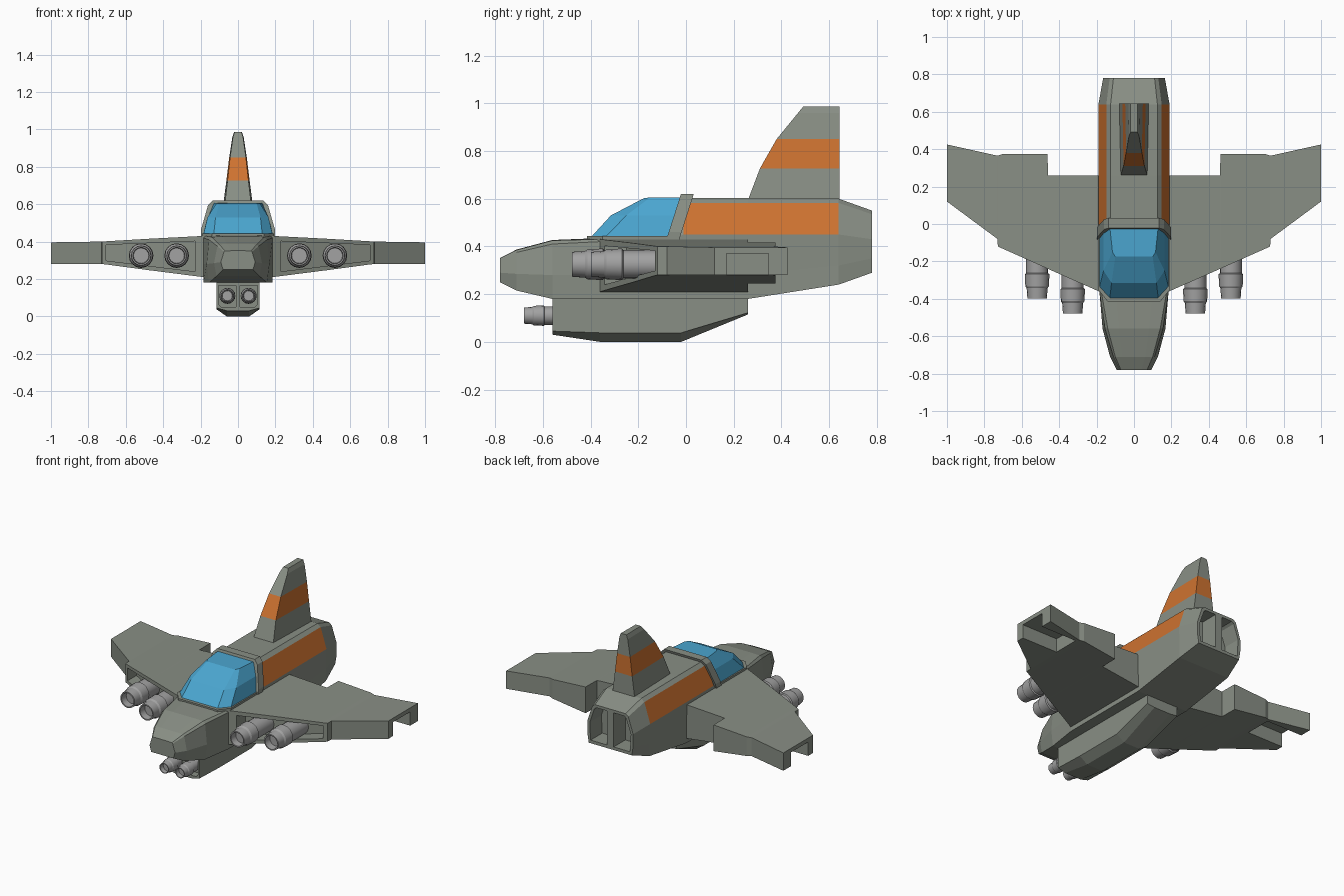
import bpy, bmesh, math

if "Cube" in bpy.data.objects:
    bpy.data.objects.remove(bpy.data.objects["Cube"])


def material(name, rgb):
    m = bpy.data.materials.new(name)
    m.diffuse_color = (*rgb, 1)
    m.use_nodes = True
    m.node_tree.nodes["Principled BSDF"].inputs["Base Color"].default_value = m.diffuse_color
    return m


GREY = material("hull_grey", (0.25, 0.275, 0.235))
ORANGE = material("orange", (0.62, 0.17, 0.03))
BLUE = material("glass_blue", (0.07, 0.38, 0.63))
METAL = material("gun_metal", (0.36, 0.36, 0.36))


def loft(name, rings, mats=(GREY,), pick=None, cap=True):
    """Skin closed rings of points; pick(ring, side) gives a material slot."""
    bm = bmesh.new()
    vs = [[bm.verts.new(p) for p in r] for r in rings]
    n = len(rings[0])
    for i in range(len(vs) - 1):
        for j in range(n):
            k = (j + 1) % n
            f = bm.faces.new((vs[i][j], vs[i][k], vs[i + 1][k], vs[i + 1][j]))
            f.material_index = pick(i, j) if pick else 0
    if cap:
        bm.faces.new(vs[0])
        bm.faces.new(vs[-1])
    bmesh.ops.recalc_face_normals(bm, faces=bm.faces)
    me = bpy.data.meshes.new(name)
    bm.to_mesh(me)
    bm.free()
    for m in mats:
        me.materials.append(m)
    ob = bpy.data.objects.new(name, me)
    bpy.context.collection.objects.link(ob)
    return ob


def sym(half):
    """Right-hand points (x first) -> closed symmetric ring."""
    return list(half) + [(-p[0], *p[1:]) for p in reversed(half)]


def apply(ob, mod):
    bpy.context.view_layer.objects.active = ob
    bpy.ops.object.modifier_apply(modifier=mod.name)


def cut(ob, cutter):
    mod = ob.modifiers.new("cut", 'BOOLEAN')
    mod.operation, mod.solver, mod.object = 'DIFFERENCE', 'EXACT', cutter
    apply(ob, mod)
    bpy.data.objects.remove(cutter)


def mirror(ob):
    mod = ob.modifiers.new("mirror", 'MIRROR')
    mod.use_mirror_merge = False
    apply(ob, mod)


def span(name, stations):
    """Loft along x from (x, y front, y back, z bottom, z top)."""
    return loft(name, [[(x, a, b0), (x, b, b0), (x, b, t), (x, a, t)]
                       for x, a, b, b0, t in stations])


# Hull: y, then (half width, z) from bottom edge up to the roof
hull_sections = [
    (-.78, (.08, .25), (.092, .29), (.075, .345), (.07, .35), (.04, .351)),
    (-.71, (.115, .215), (.128, .285), (.11, .375), (.10, .385), (.06, .387)),
    (-.56, (.155, .18), (.168, .28), (.155, .41), (.14, .425), (.08, .427)),
    (-.36, (.185, .18), (.185, .28), (.185, .42), (.175, .43), (.10, .435)),
    (-.05, (.185, .18), (.185, .28), (.19, .43), (.18, .435), (.10, .437)),
    (-.01, (.185, .18), (.185, .28), (.19, .45), (.148, .582), (.125, .603)),
    (.26, (.185, .18), (.185, .28), (.19, .45), (.148, .582), (.125, .603)),
    (.64, (.185, .24), (.185, .32), (.19, .45), (.148, .582), (.125, .60)),
    (.78, (.155, .29), (.165, .35), (.165, .43), (.13, .535), (.11, .55)),
]
hull = loft("hull", [sym([(w, y, z) for w, z in s]) for y, *s in hull_sections],
            (GREY, ORANGE), lambda i, j: int(i in (5, 6) and j in (2, 6)))

# Twin exhaust openings in the tail, either side of a divider
bay = [(.025, .31), (.142, .31), (.148, .425), (.115, .52), (.10, .532), (.025, .532)]
for s in (1, -1):
    cut(hull, loft("bay_cutter", [[(s * x, y, z) for x, z in bay] for y in (.66, .85)]))

# Canopy, its sill and the slanted hoop behind it
loft("canopy", [sym([(.13, -.40, .437), (.185, -.34, .437), (.187, -.05, .437)]),
                sym([(.12, -.315, .53), (.163, -.25, .53), (.163, -.02, .53)]),
                sym([(.10, -.175, .603), (.115, -.15, .605), (.13, -.01, .605)])], (BLUE,))
loft("canopy_sill", [sym([(.14, -.415, z), (.193, -.35, z), (.193, -.03, z)])
                     for z in (.42, .443)])
hoop = [(.199, .43), (.199, .46), (.16, .595), (.135, .62)]
loft("canopy_hoop", [sym([(x, y + .32 * (z - .43), z) for x, z in hoop])
                     for y in (-.082, -.028)])

# Tail fin: z, leading edge y, half width; second band is orange
fin = [(.59, .258, .08), (.727, .31, .062), (.85, .38, .047),
       (.96, .47, .03), (.987, .492, .02)]
loft("tail_fin", [sym([(w * .9, y, z), (w, .643, z)]) for z, y, w in fin],
     (GREY, ORANGE), lambda i, j: int(i == 1))

# Wing with stepped edges, a gun pocket in front and a notch under the tip
wing = span("wings", [(.17, -.368, .26, .208, .431), (.46, -.24, .26, .245, .416),
                      (.462, -.239, .375, .245, .416), (.70, -.133, .375, .277, .402),
                      (.728, -.12, .365, .28, .40), (.73, -.08, .365, .28, .40),
                      (1, .12, .425, .28, .396)])
cut(wing, span("pocket_cutter", [(.23, -.50, -.25, .24, .402),
                                 (.705, -.29, -.04, .298, .382)]))
cut(wing, span("notch_cutter", [(.74, .17, .345, .2, .37), (1.1, .17, .345, .2, .37)]))
mirror(wing)

# Chin pod with two gun pockets
pod = loft("chin_pod", [sym([(.115, y, .19), (.115, y, zc), (.06, y, zb)]) for y, zc, zb in
                        [(-.56, .045, .03), (-.36, .038, 0), (-.02, .038, 0),
                         (.26, .122, .115)]])
for s in (1, -1):
    cut(pod, loft("pod_cutter", [[(s * x, y, z) for x, z in
                                  [(.012, .05), (.09, .05), (.103, .065), (.103, .165), (.012, .165)]]
                                 for y in (-.65, -.51)]))

# Guns: one lathed barrel with hollow muzzle, (distance back, radius)
barrel = [(.045, .002), (.045, .041), (0, .044), (0, .052), (.055, .056), (.065, .063),
          (.13, .066), (.135, .059), (.335, .059)]


def gun(name, x, y, z, k=1.0, sides=16):
    ang = [2 * math.pi * i / sides for i in range(sides)]
    ob = loft(name, [[(x + k * r * math.cos(a), y + k * d, z + k * r * math.sin(a))
                      for a in ang] for d, r in barrel], (METAL,))
    mirror(ob)
    bpy.ops.object.select_all(action='DESELECT')
    ob.select_set(True)
    bpy.context.view_layer.objects.active = ob
    bpy.ops.object.shade_smooth_by_angle(angle=math.radians(30))


gun("inner_wing_guns", .328, -.478, .325)
gun("outer_wing_guns", .518, -.398, .325)
gun("chin_guns", .057, -.68, .11, .65)
